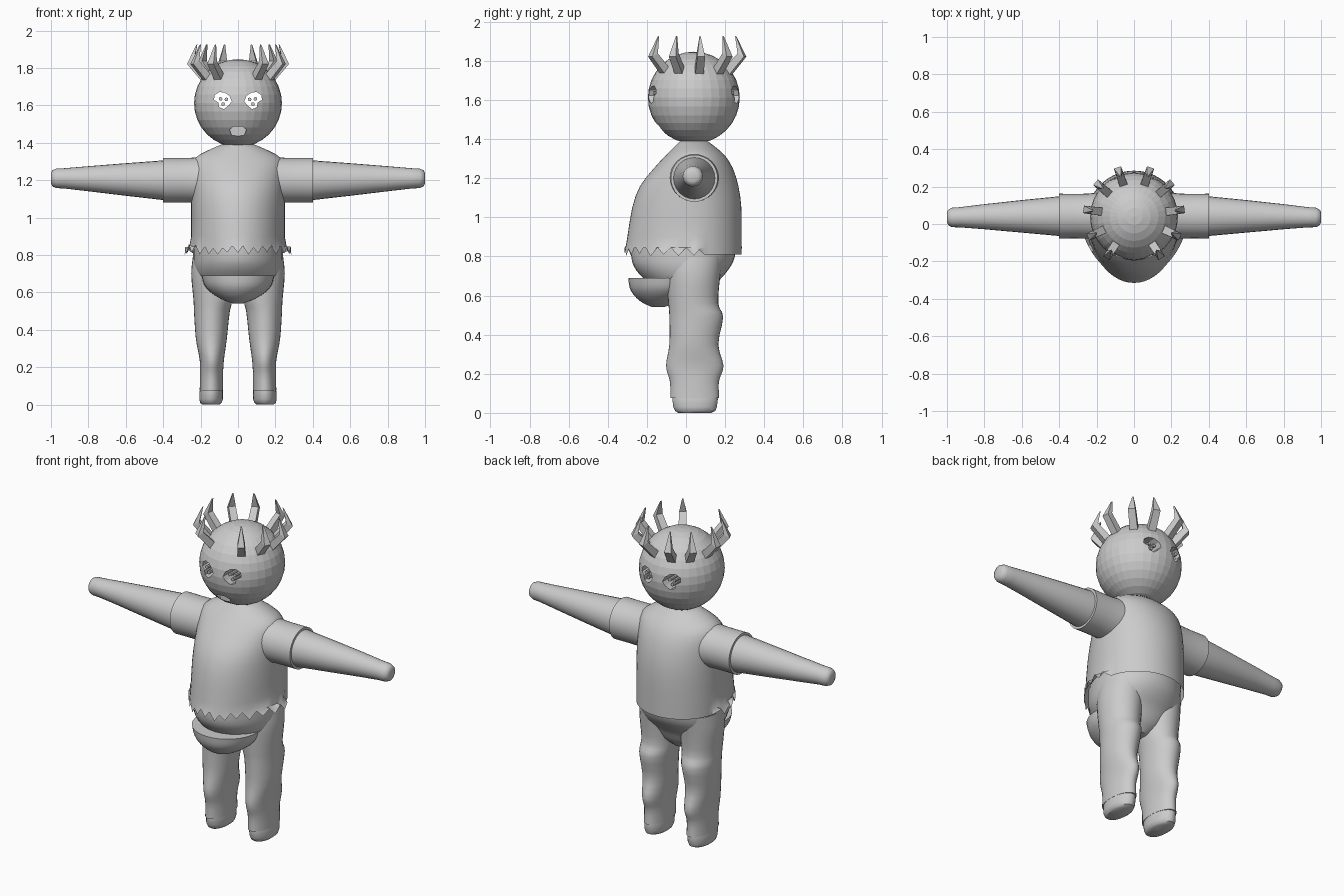
import bpy, bmesh, math, random
from mathutils import Vector, Matrix

if "Cube" in bpy.data.objects:
    bpy.data.objects.remove(bpy.data.objects["Cube"])

random.seed(4)
grey = bpy.data.materials.new("plain grey")
grey.diffuse_color = (0.6, 0.6, 0.6, 1)
grey.use_nodes = True
grey.node_tree.nodes["Principled BSDF"].inputs["Base Color"].default_value = grey.diffuse_color


def finish(name, bm, smooth=True, angle=40):
    bmesh.ops.recalc_face_normals(bm, faces=bm.faces)
    mesh = bpy.data.meshes.new(name)
    bm.to_mesh(mesh)
    bm.free()
    mesh.materials.append(grey)
    ob = bpy.data.objects.new(name, mesh)
    bpy.context.collection.objects.link(ob)
    if smooth:
        bpy.ops.object.select_all(action='DESELECT')
        ob.select_set(True)
        bpy.context.view_layer.objects.active = ob
        bpy.ops.object.shade_smooth_by_angle(angle=math.radians(angle))
    return ob


def refine(rows, n=3):
    """Smoothly interpolate between section rows."""
    out = []
    for i in range(len(rows) - 1):
        a, b, c, d = [rows[min(max(i + k, 0), len(rows) - 1)] for k in (-1, 0, 1, 2)]
        for s in range(n):
            t = s / n
            out.append([0.5 * (2*q + (r-p)*t + (2*p-5*q+4*r-s2)*t*t + (3*q-p-3*r+s2)*t**3)
                        for p, q, r, s2 in zip(a, b, c, d)])
    return out + [list(rows[-1])]


def loft(rows, n=32, caps=(True, True), hook=None, matrix=None):
    """Rows: height, left x, right x, front y, back y, y of the widest line."""
    bm = bmesh.new()
    rings = []
    for k, (z, xl, xr, yf, yb, yc) in enumerate(rows):
        ring = []
        for i in range(n):
            a = 2 * math.pi * i / n
            s = math.sin(a)
            p = Vector(((xl + xr) / 2 + (xr - xl) / 2 * math.cos(a),
                        yc + s * ((yb - yc) if s > 0 else (yc - yf)), z))
            if hook:
                p = hook(p, k, i, len(rows))
            ring.append(bm.verts.new(p))
        rings.append(ring)
    for a, b in zip(rings, rings[1:]):
        for i in range(n):
            j = (i + 1) % n
            bm.faces.new((a[i], a[j], b[j], b[i]))
    if caps[0]:
        bm.faces.new(rings[0][::-1])
    if caps[1]:
        bm.faces.new(rings[-1])
    if matrix:
        bm.transform(matrix)
    return bm


def body(z, w, yf, yb, yc=0.04):
    return (z, -w, w, yf, yb, yc)


# Shirt with a torn front hem and a plain back hem
def torn_hem(p, k, i, count):
    if k < 2 and p.y < 0.09:
        side = max(0, abs(p.x) - 0.17) / 0.08
        if k == 0:
            p.z += random.uniform(0.02, 0.05) if i % 2 else random.uniform(-0.01, 0.005)
            p.x *= 1 + 0.14 * side
        else:
            p.x *= 1 + 0.04 * side
    return p


shirt = refine([body(0.81, 0.25, -0.315, 0.285), body(0.9, 0.25, -0.3, 0.285),
                body(1.05, 0.25, -0.275, 0.283), body(1.16, 0.25, -0.235, 0.268),
                body(1.25, 0.25, -0.165, 0.24), body(1.315, 0.235, -0.105, 0.2),
                body(1.36, 0.16, -0.06, 0.15), body(1.39, 0.09, -0.03, 0.11)], 2)
finish("shirt", loft(shirt, 56, (False, True), torn_hem))

# Hips and the overhanging belly pouch
finish("hips", loft(refine([
    body(0.95, 0.235, -0.27, 0.265), body(0.8, 0.24, -0.28, 0.25),
    body(0.73, 0.235, -0.255, 0.215), body(0.67, 0.21, -0.2, 0.165),
    body(0.6, 0.14, -0.14, 0.13), body(0.55, 0.04, -0.06, 0.08)])))
finish("belly_pouch", loft(refine([
    body(0.69, 0.195, -0.295, 0.0, -0.1), body(0.64, 0.18, -0.288, 0.0, -0.1),
    body(0.6, 0.145, -0.265, -0.02, -0.11), body(0.565, 0.09, -0.225, -0.05, -0.13),
    body(0.542, 0.03, -0.175, -0.11, -0.14)])))

# Legs, feet, sleeves and arms
for side, tag in ((1, "right"), (-1, "left")):
    def span(z, a, b, yf, yb):
        lo, hi = sorted((a * side, b * side))
        return (z, lo, hi, yf, yb, (yf + yb) / 2)

    finish(tag + "_leg", loft(refine([
        span(0.8, 0.02, 0.24, -0.1, 0.19), span(0.7, 0.015, 0.25, -0.1, 0.175),
        span(0.56, 0.03, 0.238, -0.09, 0.165), span(0.49, 0.045, 0.235, -0.085, 0.19),
        span(0.35, 0.06, 0.225, -0.085, 0.165), span(0.24, 0.075, 0.205, -0.102, 0.192),
        span(0.16, 0.08, 0.203, -0.082, 0.168), span(0.075, 0.08, 0.205, -0.08, 0.17)])))
    finish(tag + "_foot", loft([
        span(0.1, 0.083, 0.2, -0.065, 0.155), span(0.07, 0.081, 0.205, -0.07, 0.163),
        span(0.03, 0.081, 0.207, -0.065, 0.158), span(0.01, 0.087, 0.202, -0.055, 0.15),
        span(0.0, 0.1, 0.19, -0.04, 0.13)]))

    turn = Matrix.Rotation(side * math.pi / 2, 4, 'Y')

    def tube(x, r, y=0.042, z=1.2):
        cx = -z * side
        return (x, cx - r, cx + r, y - r, y + r, y)

    finish(tag + "_sleeve", loft([
        tube(0.13, 0.13), tube(0.2, 0.125), tube(0.25, 0.12),
        tube(0.32, 0.119), tube(0.4, 0.12)], matrix=turn))
    finish(tag + "_arm", loft([
        tube(0.3, 0.111), tube(0.4, 0.106), tube(0.6, 0.087, 0.041, 1.204),
        tube(0.8, 0.067, 0.039, 1.208), tube(0.93, 0.054, 0.036, 1.21),
        tube(0.972, 0.052, 0.035, 1.21), tube(0.992, 0.043, 0.035, 1.21),
        tube(1.0, 0.028, 0.035, 1.21)], 24, matrix=turn))


# Head with eye tunnels and a shallow mouth cut into it
def prism(name, outline, y0, y1):
    bm = bmesh.new()
    face = bm.faces.new([bm.verts.new((x, y0, z)) for x, z in outline])
    new = bmesh.ops.extrude_face_region(bm, geom=[face])["geom"]
    bmesh.ops.translate(bm, vec=(0, y1 - y0, 0),
                        verts=[v for v in new if isinstance(v, bmesh.types.BMVert)])
    return finish(name, bm, False)


bm = bmesh.new()
bmesh.ops.create_uvsphere(bm, u_segments=32, v_segments=16, radius=0.235,
                          matrix=Matrix.Translation((0, 0.04, 1.612)))
head = finish("head", bm, False)
eye = [(0.125, 1.655), (0.1, 1.672), (0.07, 1.668), (0.045, 1.65), (0.033, 1.622),
       (0.05, 1.6), (0.075, 1.58), (0.1, 1.59), (0.105, 1.615), (0.128, 1.63)]
mouth = [(-0.045, 1.47), (-0.025, 1.487), (0.025, 1.487), (0.045, 1.47),
         (0.03, 1.43), (0.0, 1.422), (-0.03, 1.43)]
cutters = [prism("right_eye_cutter", eye, -0.4, 0.5),
           prism("left_eye_cutter", [(-x, z) for x, z in eye], -0.4, 0.5),
           prism("mouth_cutter", mouth, -0.4, -0.115)]
for c in cutters:
    c.hide_render = True
    mod = head.modifiers.new("cut", 'BOOLEAN')
    mod.operation, mod.object, mod.solver = 'DIFFERENCE', c, 'EXACT'
bpy.context.view_layer.update()
cut_mesh = bpy.data.meshes.new_from_object(
    head.evaluated_get(bpy.context.evaluated_depsgraph_get()))
head.modifiers.clear()
head.data = cut_mesh
for c in cutters:
    bpy.data.objects.remove(c)

# Thin rods running through each eye tunnel
for side in (1, -1):
    for x, z in ((0.062, 1.632), (0.093, 1.635), (0.08, 1.607)):
        ring = [(side * x + 0.01 * math.cos(k * math.pi / 4),
                 z + 0.01 * math.sin(k * math.pi / 4)) for k in range(8)]
        prism("eye_rod", ring, -0.165, 0.245)

# Crown of bent spikes
for angle in (-57, -25, 7, 41, 71):
    for a in (angle, 180 - angle):
        bm = bmesh.new()
        rings = []
        for r, z, w, d in ((0.17, 1.735, 0.022, 0.02), (0.255, 1.83, 0.02, 0.017),
                           (0.222, 1.925, 0.003, 0.003)):
            rings.append([bm.verts.new((r + i * d, j * w, z - i * d * 0.5))
                          for i, j in ((-1, -1), (1, -1), (1, 1), (-1, 1))])
        for lo, hi in zip(rings, rings[1:]):
            for i in range(4):
                j = (i + 1) % 4
                bm.faces.new((lo[i], lo[j], hi[j], hi[i]))
        bm.faces.new(rings[0][::-1])
        bm.faces.new(rings[-1])
        bm.transform(Matrix.Translation((0, 0.045, 0)) @ Matrix.Rotation(math.radians(a), 4, 'Z'))
        finish("crown_spike", bm, False)
